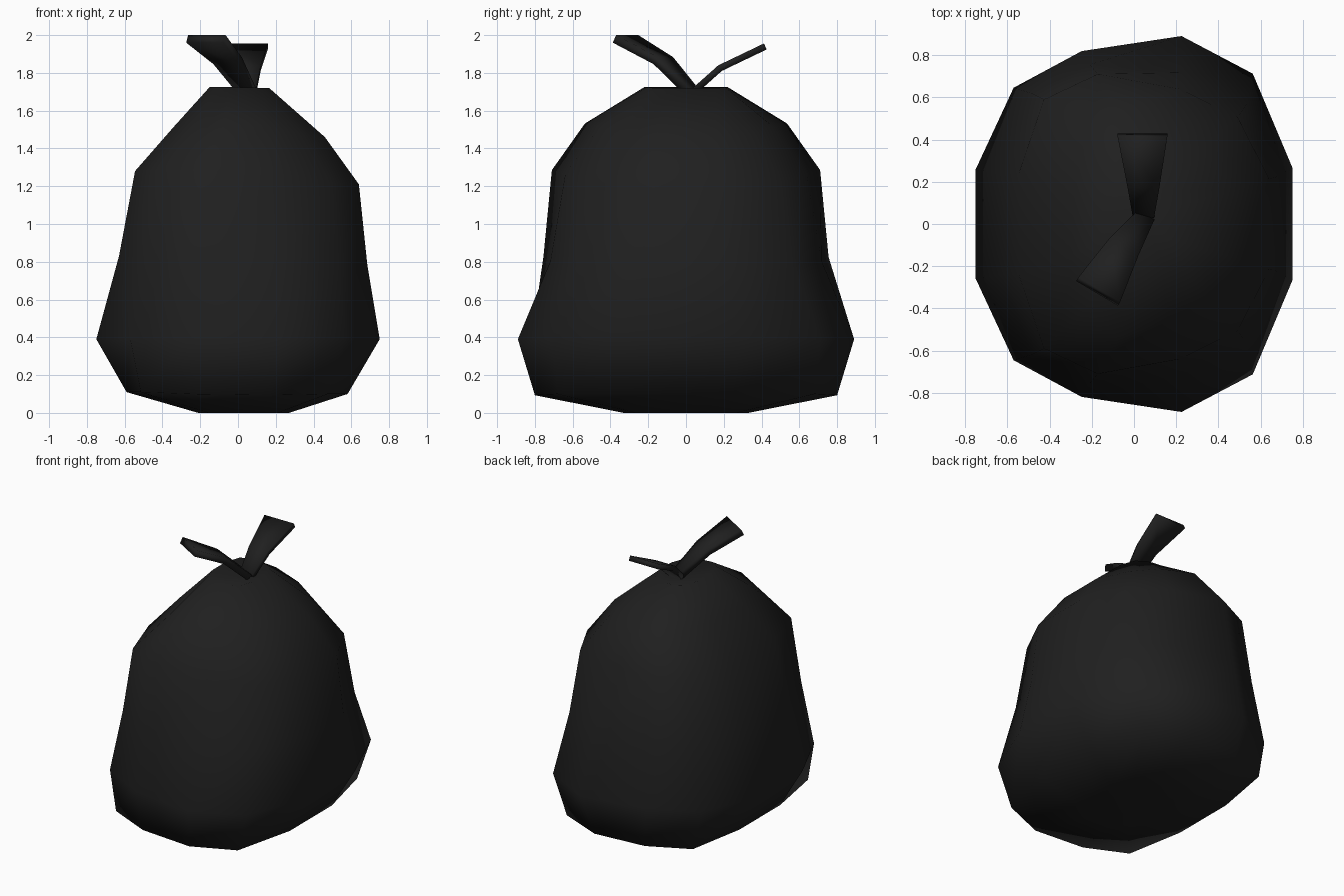
import bpy, bmesh
from mathutils import Vector

if "Cube" in bpy.data.objects:
    bpy.data.objects.remove(bpy.data.objects["Cube"])

black = bpy.data.materials.new("black_plastic")
black.diffuse_color = (0.014, 0.014, 0.014, 1)
black.use_nodes = True
black.node_tree.nodes["Principled BSDF"].inputs["Base Color"].default_value = black.diffuse_color


def finish(name, bm):
    bmesh.ops.recalc_face_normals(bm, faces=bm.faces)
    me = bpy.data.meshes.new(name)
    bm.to_mesh(me)
    bm.free()
    ob = bpy.data.objects.new(name, me)
    bpy.context.collection.objects.link(ob)
    me.materials.append(black)
    me.polygons.foreach_set("use_smooth", [True] * len(me.polygons))
    return ob


def loft(bm, rings):
    rows = [[bm.verts.new(p) for p in r] for r in rings]
    n = len(rows[0])
    for a, b in zip(rows, rows[1:]):
        for i in range(n):
            j = (i + 1) % n
            bm.faces.new((a[i], a[j], b[j], b[i]))
    return rows


# Bag: twelve-sided outlines, mirrored front to back, lofted up through rings
belly = [(1, .30), (.75, .80), (.30, 1), (-.33, .92), (-.76, .725), (-1, .29)]
foot = [(1, .30), (.82, .85), (.30, 1), (-.36, .97), (-.87, .82), (-1, .29)]
waist = [(1, .30), (.77, .75), (.30, .95), (-.36, 1), (-.78, .82), (-1, .32)]
shoulder = [(1, .30), (.75, .71), (.29, .90), (-.37, 1), (-.80, .83), (-1, .34)]
neck = [(1, .30), (.70, .68), (.25, .86), (-.33, 1), (-.76, .77), (-1, .32)]

# outline, x min, x max, y half-depth, z at left, z at middle, z at right
levels = [
    (belly, -.21, .27, .33, 0, 0, 0),
    (foot, -.59, .58, .80, .11, .09, .10),
    (belly, -.75, .75, .89, .39, .39, .39),
    (waist, -.63, .685, .755, .83, .82, .78),
    (shoulder, -.545, .64, .71, 1.28, 1.29, 1.21),
    (neck, -.335, .46, .535, 1.52, 1.54, 1.46),
    (waist, -.15, .165, .22, 1.725, 1.725, 1.72),
]
rings = []
for half, x0, x1, d, zl, zm, zr in levels:
    ring = []
    for u, v in half + [(x, -y) for x, y in reversed(half)]:
        t = min(1, 1.2 * abs(u))
        z = zm + ((zr if u > 0 else zl) - zm) * t
        ring.append(((x0 + x1) / 2 + u * (x1 - x0) / 2, v * d, z))
    rings.append(ring)

bm = bmesh.new()
rows = loft(bm, rings)
bm.faces.new(rows[0])
# Gathered dip under the knot
knot = bm.verts.new((.05, .04, 1.68))
for i in range(12):
    bm.faces.new((rows[-1][i], rows[-1][(i + 1) % 12], knot))
finish("bag", bm)


# Tie ends: flat strips that widen towards the tip
def tie(name, path, widths, side, thick):
    bm = bmesh.new()
    side = Vector(side).normalized()
    pts = [Vector(p) for p in path]
    sections = []
    for i, p in enumerate(pts):
        along = pts[min(i + 1, len(pts) - 1)] - pts[max(i - 1, 0)]
        up = side.cross(along).normalized() * thick / 2
        s = side * widths[i] / 2
        sections.append([p - s - up, p + s - up, p + s + up, p - s + up])
    rows = loft(bm, sections)
    bm.faces.new(rows[0])
    bm.faces.new(rows[-1])
    finish(name, bm)


tie("tie_back", [(.045, .04, 1.70), (.045, .18, 1.825), (.04, .42, 1.94)],
    [.10, .15, .235], (1, 0, 0), .035)
tie("tie_front", [(.05, .03, 1.70), (-.055, -.12, 1.865), (-.17, -.32, 1.98)],
    [.09, .16, .23], (.86, -.51, 0), .045)
